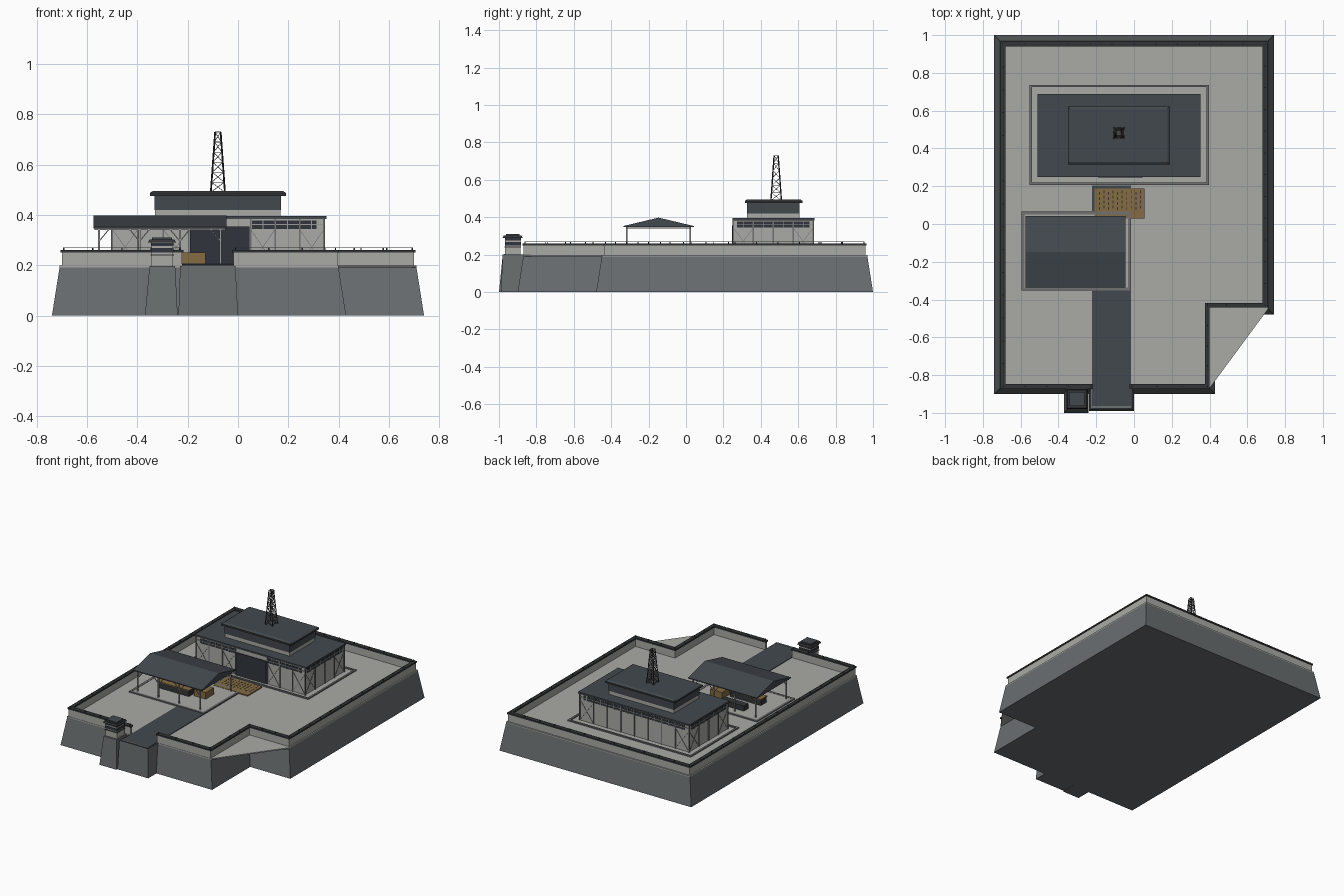
import bpy, bmesh
from mathutils import Matrix, Vector, Quaternion

cube = bpy.data.objects.get("Cube")
if cube:
    bpy.data.objects.remove(cube, do_unlink=True)


def material(name, red, green, blue):
    mat = bpy.data.materials.new(name)
    mat.use_nodes = True
    color = (red, green, blue, 1)
    mat.diffuse_color = color
    shader = mat.node_tree.nodes["Principled BSDF"]
    shader.inputs["Base Color"].default_value = color
    shader.inputs["Roughness"].default_value = 0.8
    return mat


concrete = material("light concrete", .40, .40, .38)
stone = material("dark stone", .14, .155, .16)
slate = material("slate roofing", .055, .066, .076)
charcoal = material("charcoal trim", .033, .035, .038)
door_blue = material("door blue black", .03, .035, .045)
curb_grey = material("curb grey", .16, .165, .162)
steel = material("light steel", .32, .33, .32)
timber = material("brown timber", .235, .15, .055)


def finish(name, bm, mat):
    bmesh.ops.recalc_face_normals(bm, faces=bm.faces)
    mesh = bpy.data.meshes.new(name)
    bm.to_mesh(mesh)
    bm.free()
    mesh.materials.append(mat)
    obj = bpy.data.objects.new(name, mesh)
    bpy.context.collection.objects.link(obj)
    return obj


def boxes(name, mat, *limits):
    """Axis aligned boxes given as x0, x1, y0, y1, z0, z1."""
    bm = bmesh.new()
    for x0, x1, y0, y1, z0, z1 in limits:
        center = Vector((x0 + x1, y0 + y1, z0 + z1)) / 2
        size = Vector((x1 - x0, y1 - y0, z1 - z0))
        bmesh.ops.create_cube(bm, size=1, matrix=Matrix.LocRotScale(center, Quaternion(), size))
    return finish(name, bm, mat)


def beams(name, mat, width, pairs):
    """Square bars between pairs of points."""
    bm = bmesh.new()
    for start, end in pairs:
        start, end = Vector(start), Vector(end)
        axis = end - start
        place = Matrix.LocRotScale((start + end) / 2, axis.to_track_quat("Z", "Y"),
                                   Vector((width, width, axis.length)))
        bmesh.ops.create_cube(bm, size=1, matrix=place)
    return finish(name, bm, mat)


def loft(name, mat, ring_a, ring_b):
    """Closed solid between two matching outlines."""
    bm = bmesh.new()
    a = [bm.verts.new(p) for p in ring_a]
    b = [bm.verts.new(p) for p in ring_b]
    bm.faces.new(a)
    bm.faces.new(b)
    for i in range(len(a)):
        j = (i + 1) % len(a)
        bm.faces.new((a[i], a[j], b[j], b[i]))
    return finish(name, bm, mat)


def at_height(outline, z):
    return [(x, y, z) for x, y in outline]


def rectangle(x0, x1, y0, y1):
    return [(x0, y0), (x1, y0), (x1, y1), (x0, y1)]


def frame(name, mat, x0, x1, y0, y1, width, z0, z1):
    """Rectangular border."""
    return boxes(name, mat,
                 (x0, x1, y0, y0 + width, z0, z1), (x0, x1, y1 - width, y1, z0, z1),
                 (x0, x0 + width, y0 + width, y1 - width, z0, z1),
                 (x1 - width, x1, y0 + width, y1 - width, z0, z1))


# Sloped foundation with a notched corner, and the paved yard bridging the notch
foot = [(-.74, -.9), (.43, -.9), (.43, -.48), (.74, -.48), (.74, 1), (-.74, 1)]
rim = [(-.71, -.87), (.4, -.87), (.4, -.45), (.71, -.45), (.71, .97), (-.71, .97)]
loft("foundation", stone, at_height(foot, 0), at_height(rim, .19))
yard = [p for i, p in enumerate(rim) if i != 2]
loft("yard", concrete, at_height(yard, .19), at_height(yard, .198))

# Entrance ramp block, booth pier and road
loft("entrance_block", stone, at_height(rectangle(-.237, 0, -.99, -.8), 0),
     at_height(rectangle(-.23, -.01, -.98, -.8), .197))
loft("booth_pier", stone, at_height(rectangle(-.37, -.24, -1, -.85), 0),
     at_height(rectangle(-.352, -.25, -.98, -.85), .197))
boxes("road", slate, (-.222, -.015, -.98, .205, .19, .202))
boxes("road_line", steel, (-.222, -.015, -.972, -.966, .2, .204))

# Perimeter wall, dark coping, short posts and wire
route = [(-.01, -.86), (.388, -.86), (.388, -.43), (.693, -.43),
         (.693, .952), (-.693, .952), (-.693, -.86), (-.23, -.86)]
walls, copings, posts, wires = [], [], [], []
for (xa, ya), (xb, yb) in zip(route, route[1:]):
    def strip(pad, z0, z1):
        return (min(xa, xb) - pad, max(xa, xb) + pad, min(ya, yb) - pad, max(ya, yb) + pad, z0, z1)
    walls.append(strip(.008, .195, .25))
    copings.append(strip(.013, .25, .26))
    run = Vector((xb - xa, yb - ya))
    count = max(2, round(run.length / .12))
    for i in range(count + 1):
        x, y = xa + run.x * i / count, ya + run.y * i / count
        posts.append(((x, y, .258), (x, y, .27)))
    wires.append(((xa, ya, .269), (xb, yb, .269)))
boxes("perimeter_wall", concrete, *walls)
boxes("wall_coping", charcoal, *copings)
beams("wall_posts", charcoal, .005, posts)
beams("wall_wire", steel, .002, wires)

# Guard booth
boxes("booth_body", concrete, (-.345, -.258, -.967, -.885, .197, .29))
boxes("booth_windows", door_blue, (-.347, -.256, -.969, -.883, .25, .268),
      (-.347, -.256, -.969, -.883, .276, .288))
boxes("booth_sill", charcoal, (-.349, -.254, -.971, -.881, .238, .243))
loft("booth_roof", charcoal, at_height(rectangle(-.358, -.246, -.98, -.873), .29),
     at_height(rectangle(-.352, -.252, -.974, -.879), .302))
boxes("booth_roof_top", slate, (-.342, -.262, -.963, -.89, .3, .31))

# Curbs around the two buildings
frame("hall_curb", curb_grey, -.553, .398, .207, .737, .013, .195, .206)
frame("pavilion_curb", curb_grey, -.595, -.017, -.352, .066, .016, .195, .206)
boxes("pavilion_floor", concrete, (-.58, -.03, -.337, .05, .195, .204))

# Main hall: body, high window band, columns and wall bracing
left, right, front, back = -.5, .342, .253, .68
boxes("hall_body", concrete, (left, right, front, back, .195, .386))
boxes("hall_windows", door_blue,
      (left + .03, -.2, front - .002, front + .01, .345, .377),
      (.055, right - .03, front - .002, front + .01, .345, .377),
      (left + .03, right - .03, back - .01, back + .002, .345, .377),
      (left - .002, left + .01, front + .02, back - .02, .345, .377),
      (right - .01, right + .002, front + .02, back - .02, .345, .377))
boxes("hall_roof", slate, (-.51, .352, .248, .688, .384, .395))
boxes("hall_door", door_blue, (-.19, .045, front - .006, front + .01, .198, .355))
boxes("door_seam", charcoal, (-.074, -.071, front - .008, front, .198, .355))

columns, mullions, braces = [], [], []


def bay_details(start, end, bays, skip=()):
    start, end = Vector(start), Vector(end)
    for i in range(bays + 1):
        p = start.lerp(end, i / bays)
        columns.append(((p.x, p.y, .198), (p.x, p.y, .384)))
        if i == bays or i in skip:
            continue
        q = start.lerp(end, (i + 1) / bays)
        middle = (p + q) / 2
        mullions.append(((middle.x, middle.y, .343), (middle.x, middle.y, .38)))
        mullions.append(((p.x, p.y, .362), (q.x, q.y, .362)))
        if i in (0, bays - 1):
            braces.append(((p.x, p.y, .2), (q.x, q.y, .343)))
            braces.append(((q.x, q.y, .2), (p.x, p.y, .343)))


bay_details((left, front - .002), (-.195, front - .002), 3)
bay_details((.05, front - .002), (right, front - .002), 3)
bay_details((left, back + .002), (right, back + .002), 8)
for side in (left - .002, right + .002):
    bay_details((side, front), (side, back), 4)
beams("hall_columns", curb_grey, .006, columns)
beams("window_mullions", steel, .004, mullions)
beams("wall_bracing", curb_grey, .002, braces)

# Upper storey with overhanging cap
boxes("upper_wall", concrete, (-.33, .17, .327, .606, .39, .425))
boxes("upper_band", slate, (-.332, .172, .325, .608, .42, .48))
boxes("upper_eave", charcoal, (-.35, .19, .315, .622, .476, .488))
loft("upper_roof", slate, at_height(rectangle(-.35, .19, .315, .622), .488),
     at_height(rectangle(-.338, .178, .327, .61), .496))

# Lattice mast
levels = 6


def mast_corner(level, corner):
    t = level / levels
    half = .028 + (.011 - .028) * t
    sx, sy = [(-1, -1), (1, -1), (1, 1), (-1, 1)][corner % 4]
    return (-.08 + sx * half, .482 + sy * half, .49 + .24 * t)


legs, lattice = [], []
for c in range(4):
    legs.append((mast_corner(0, c), mast_corner(levels, c)))
    for n in range(levels):
        lattice.append((mast_corner(n + 1, c), mast_corner(n + 1, c + 1)))
        lattice.append((mast_corner(n, c), mast_corner(n + 1, c + 1)))
        lattice.append((mast_corner(n, c + 1), mast_corner(n + 1, c)))
beams("mast_legs", charcoal, .005, legs)
beams("mast_lattice", curb_grey, .0025, lattice)

# Open pavilion: gabled roof, posts, knee braces and eave beams
gable = [(-.335, .347), (.042, .347), (.042, .353), (-.147, .398), (-.335, .353)]
loft("pavilion_roof", slate, [(-.575, y, z) for y, z in gable], [(-.045, y, z) for y, z in gable])
supports, knees = [], []
for y in (-.317, .022):
    supports.append(((-.57, y, .343), (-.05, y, .343)))
    for i in range(4):
        x = -.553 + i * .161
        supports.append(((x, y, .2), (x, y, .347)))
        for sign in (-1, 1):
            if -.575 < x + sign * .04 < -.045:
                knees.append(((x, y, .295), (x + sign * .04, y, .343)))
for i in range(4):
    x = -.553 + i * .161
    supports.append(((x, -.317, .343), (x, .022, .343)))
beams("pavilion_posts", steel, .007, supports)
beams("pavilion_knees", steel, .004, knees)

# Counters and crates under the pavilion
boxes("counters", charcoal, (-.48, -.24, -.2, -.14, .203, .245), (-.44, -.26, -.06, -.01, .203, .24))
boxes("counter_tops", timber, (-.485, -.235, -.205, -.135, .245, .25))
boxes("crate", timber, (-.222, -.13, -.17, -.08, .203, .25))

# Slotted timber deck beside the hall door
boxes("timber_deck", timber, (-.21, .055, .028, .188, .198, .206))
slots = []
for i in range(10):
    for j in range(4):
        x, y = -.185 + i * .024, .075 + j * .026 + (i % 2) * .008
        slots.append((x, x + .005, y, y + .016, .204, .207))
boxes("deck_slots", charcoal, *slots)
